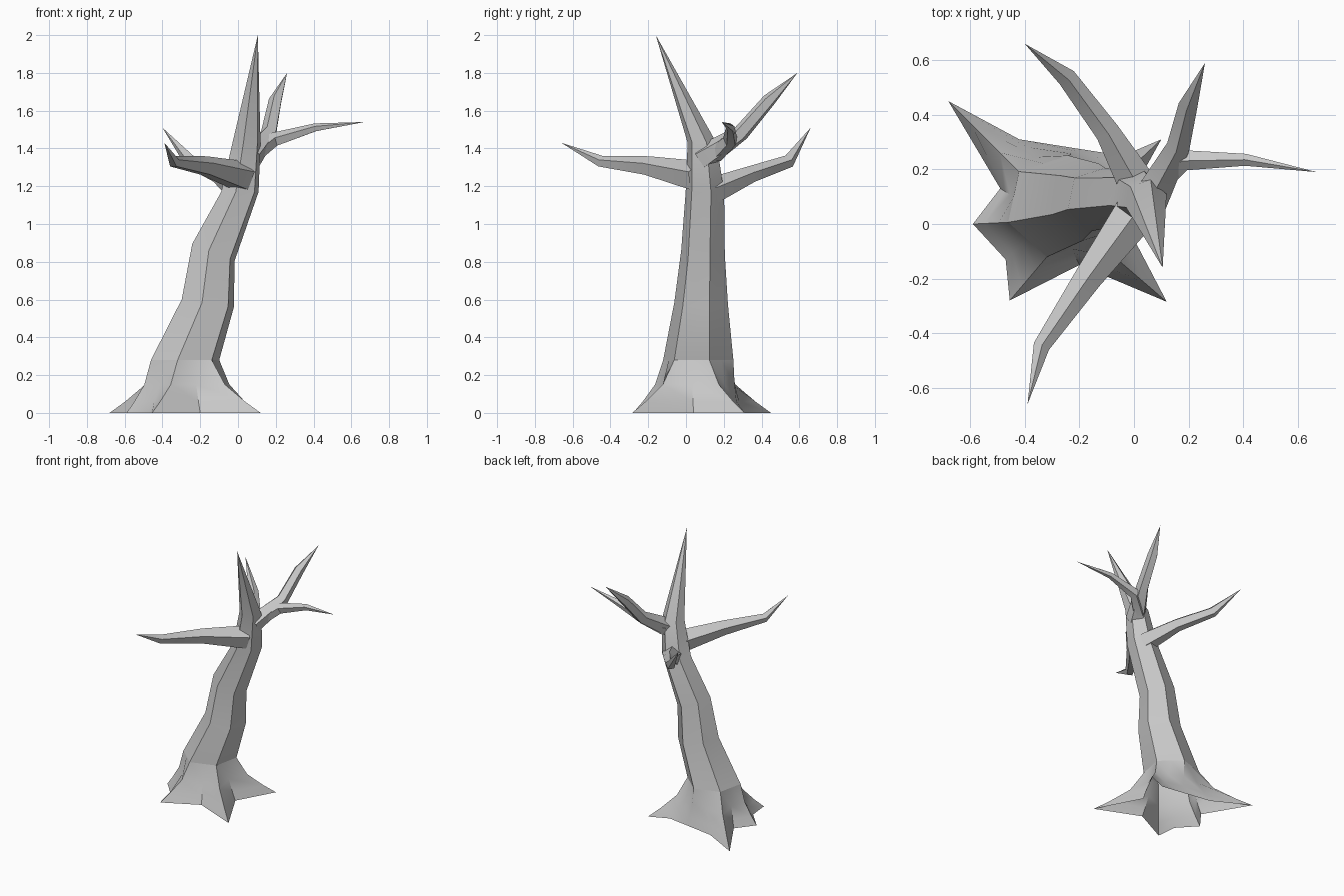
import bpy, bmesh, math
from mathutils import Vector

cube = bpy.data.objects.get("Cube")
if cube:
    bpy.data.objects.remove(cube, do_unlink=True)

bark = bpy.data.materials.new("grey_bark")
bark.use_nodes = True
grey = (0.58, 0.58, 0.58, 1)
bark.diffuse_color = grey
bark.node_tree.nodes["Principled BSDF"].inputs["Base Color"].default_value = grey


def loft(name, rings, tip):
    """Skin a list of equal rings and close the last one to a point."""
    bm = bmesh.new()
    rows = [[bm.verts.new(p) for p in ring] for ring in rings]
    n = len(rows[0])
    for a, b in zip(rows, rows[1:]):
        for i in range(n):
            j = (i + 1) % n
            bm.faces.new((a[i], a[j], b[j], b[i]))
    if tip is not None:
        top = bm.verts.new(tip)
        for i in range(n):
            bm.faces.new((rows[-1][i], rows[-1][(i + 1) % n], top))
    bmesh.ops.recalc_face_normals(bm, faces=bm.faces)
    mesh = bpy.data.meshes.new(name)
    bm.to_mesh(mesh)
    bm.free()
    mesh.materials.append(bark)
    obj = bpy.data.objects.new(name, mesh)
    bpy.context.collection.objects.link(obj)
    bpy.ops.object.select_all(action='DESELECT')
    bpy.context.view_layer.objects.active = obj
    obj.select_set(True)
    bpy.ops.object.shade_smooth_by_angle(angle=math.radians(30))
    return obj


def hexagon(x, y, z, r, tilt):
    """Trunk cross-section, leaning by tilt along x."""
    ring = []
    for i in range(6):
        a = math.radians(18 + 60 * i)
        dx = r * math.cos(a)
        ring.append(Vector((x + dx, y + r * math.sin(a), z - tilt * dx)))
    return ring


def branch(name, path, radii, tip, sides=5):
    """Tapering crooked branch ending in a point."""
    pts = [Vector(p) for p in path] + [Vector(tip)]
    rings = []
    for k, r in enumerate(radii):
        d = (pts[k + 1] - pts[max(k - 1, 0)]).normalized()
        side = d.cross(Vector((0, 0, 1))).normalized()
        up = side.cross(d)
        rings.append([pts[k] + r * (math.cos(a) * up + math.sin(a) * side)
                      for a in (math.tau * i / sides for i in range(sides))])
    loft(name, rings, tip)


# Trunk: x, y, z, radius, tilt
sections = [(-.28, .065, .28, .19, 0), (-.16, .08, .58, .145, .15),
            (-.13, .09, .85, .118, .4), (.01, .10, 1.17, .104, 0),
            (.045, .085, 1.43, .078, 0)]
trunk = [hexagon(*s) for s in sections]
loft("trunk", trunk, (.105, -.16, 2.0))

# Flared roots: ground outline alternates root tips and valleys
ground = [(.10, .31), (-.04, .25), (-.2, .275), (-.42, .31),
          (-.68, .45), (-.49, .13), (-.59, 0), (-.47, -.13),
          (-.455, -.28), (-.2, -.15), (.12, -.285), (-.05, .04)]
collar = []
for i in range(6):
    collar += [trunk[0][i], (trunk[0][i] + trunk[0][(i + 1) % 6]) / 2]
root_rings = [[Vector((c.x + (g[0] - c.x) * t, c.y + (g[1] - c.y) * t, z))
               for c, g in zip(collar, ground)]
              for t, z in ((0, .28), (.27, .15), (.68, .06), (1, 0))]
loft("roots", root_rings, None)

# Branches
branch("back_right_branch",
       [(.02, .13, 1.17), (-.10, .34, 1.26), (-.25, .54, 1.33)],
       [.075, .047, .037], (-.40, .66, 1.51))
branch("front_branch",
       [(.02, .06, 1.25), (-.17, -.2, 1.305), (-.34, -.45, 1.33)],
       [.085, .054, .032], (-.39, -.66, 1.43))
branch("back_left_branch",
       [(.06, .09, 1.35), (.165, .29, 1.48), (.20, .44, 1.655)],
       [.07, .045, .037], (.26, .59, 1.80))
branch("left_branch",
       [(.08, .15, 1.37), (.19, .235, 1.445), (.41, .235, 1.51)],
       [.05, .04, .023], (.67, .19, 1.54))
